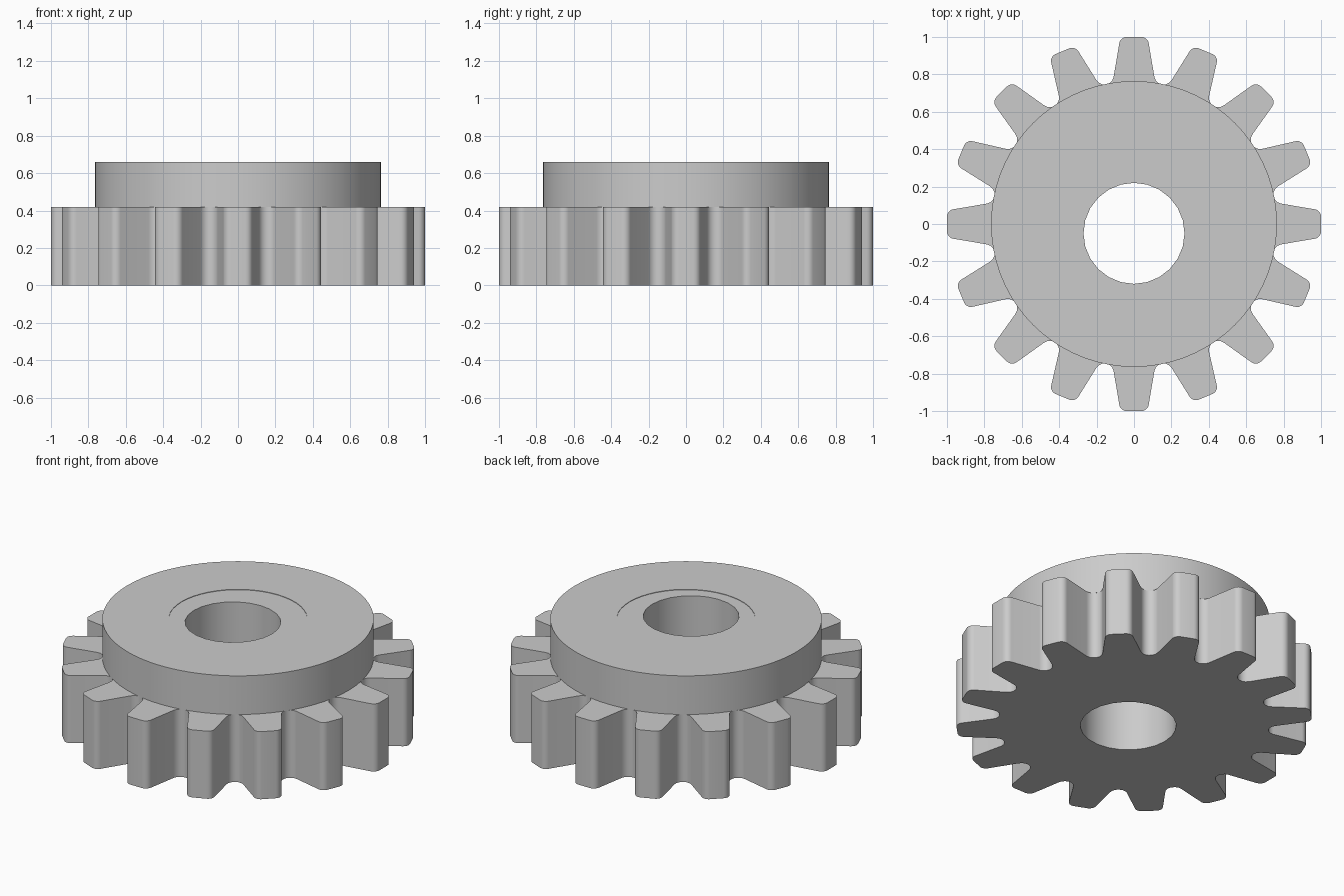
import bpy
import bmesh
from math import cos, sin, pi, tan
from mathutils import Matrix, Vector

if "Cube" in bpy.data.objects:
    bpy.data.objects.remove(bpy.data.objects["Cube"])

TEETH = 16
GEAR_TOP, HUB_TOP, RECESS = 0.42, 0.66, 0.003

steel = bpy.data.materials.new("grey_steel")
steel.use_nodes = True
GREY = (0.6, 0.6, 0.6, 1)
steel.diffuse_color = GREY
steel.node_tree.nodes["Principled BSDF"].inputs["Base Color"].default_value = GREY


def circle(radius, sides, y=0.0):
    return [Vector((radius * sin(2 * pi * i / sides), y + radius * cos(2 * pi * i / sides)))
            for i in range(sides)]


def rounded(corners, steps=6):
    """Replace each (point, radius) corner with an arc tangent to its sides."""
    outline = []
    for i, (p, radius) in enumerate(corners):
        a = (corners[i - 1][0] - p).normalized()
        b = (corners[(i + 1) % len(corners)][0] - p).normalized()
        half = a.angle(b) / 2
        centre = p + (a + b).normalized() * radius / sin(half)
        start = p + a * radius / tan(half) - centre
        end = p + b * radius / tan(half) - centre
        sweep = pi - 2 * half
        for s in range(steps + 1):
            t = s / steps
            outline.append(centre + (start * sin((1 - t) * sweep) + end * sin(t * sweep)) / sin(sweep))
    return outline


def prism(name, outer, inner, z0, z1):
    """Extrude the area between two outlines."""
    bm = bmesh.new()
    for loop in (outer, inner):
        verts = [bm.verts.new((p.x, p.y, z0)) for p in loop]
        for i, v in enumerate(verts):
            bm.edges.new((verts[i - 1], v))
    bmesh.ops.triangle_fill(bm, use_beauty=True, edges=bm.edges[:], normal=(0, 0, 1))
    new = bmesh.ops.extrude_face_region(bm, geom=bm.faces[:], use_keep_orig=True)["geom"]
    bmesh.ops.translate(bm, vec=(0, 0, z1 - z0),
                        verts=[g for g in new if isinstance(g, bmesh.types.BMVert)])
    bmesh.ops.recalc_face_normals(bm, faces=bm.faces[:])
    mesh = bpy.data.meshes.new(name)
    bm.to_mesh(mesh)
    bm.free()
    mesh.materials.append(steel)
    obj = bpy.data.objects.new(name, mesh)
    bpy.context.collection.objects.link(obj)
    bpy.ops.object.select_all(action="DESELECT")
    obj.select_set(True)
    bpy.context.view_layer.objects.active = obj
    bpy.ops.object.shade_smooth_by_angle(angle=pi / 6)
    return obj


# Tooth outline: two tip corners and one rounded gap, repeated round the wheel
tooth = [(Vector((-0.073, 1.0)), 0.04), (Vector((0.073, 1.0)), 0.04),
         (Vector((0.67 * sin(pi / TEETH), 0.67 * cos(pi / TEETH))), 0.05)]
corners = []
for i in range(TEETH):
    turn = Matrix.Rotation(-2 * pi * i / TEETH, 2)
    corners += [(turn @ p, r) for p, r in tooth]

# Off-centre bore runs through the wheel and the hub
bore = circle(0.27, 24, y=-0.05)
hub_outline = circle(0.764, 72)

prism("toothed_wheel", rounded(corners), bore, 0, GEAR_TOP)
prism("hub", hub_outline, bore, GEAR_TOP, HUB_TOP - RECESS)

# Thin rim leaves a very shallow round recess on the hub top
prism("hub_rim", hub_outline, circle(0.39, 48), HUB_TOP - RECESS, HUB_TOP)
